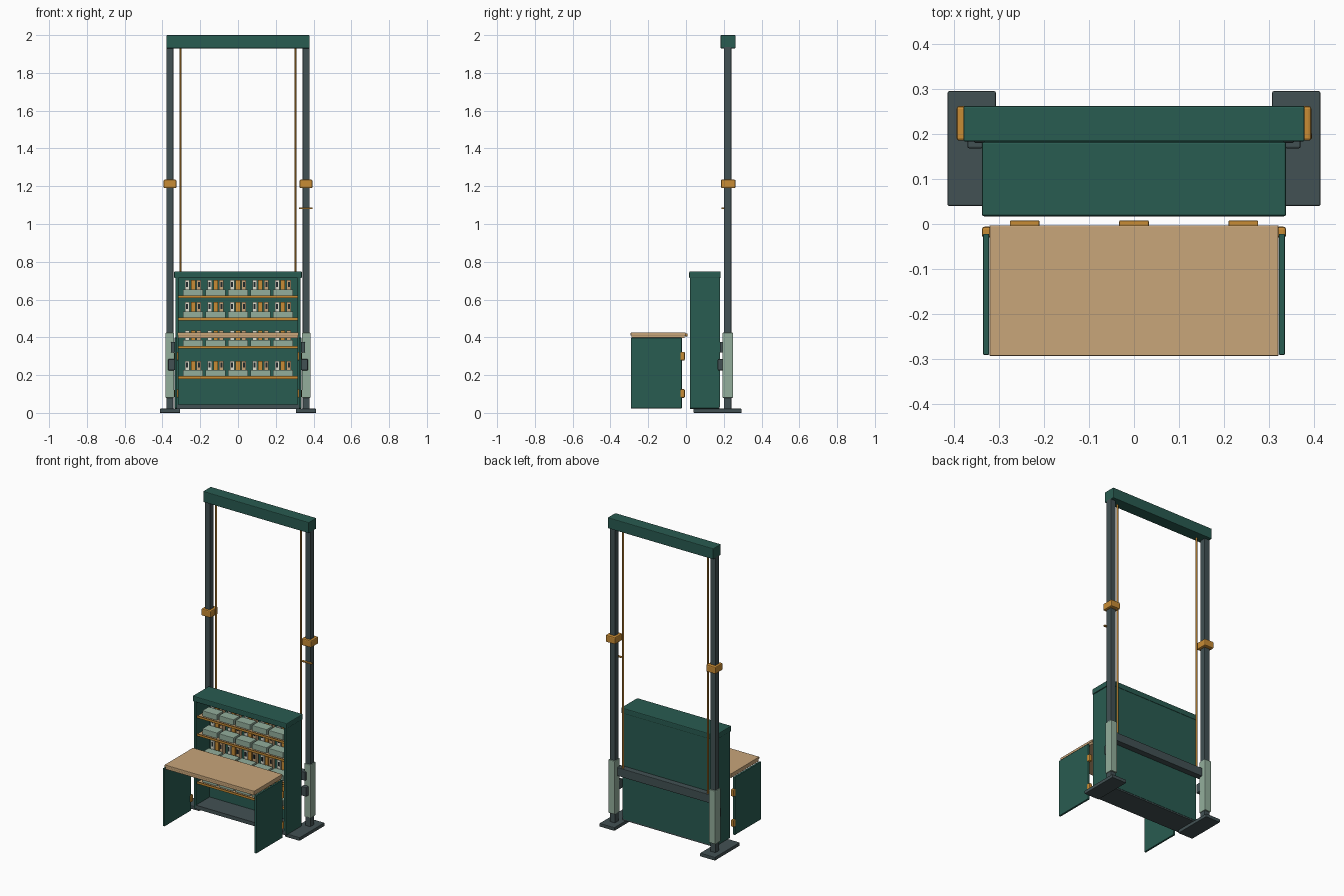
import bpy

cube = bpy.data.objects.get("Cube")
if cube:
    bpy.data.objects.remove(cube, do_unlink=True)


def material(name, rgb):
    # Display colour to linear values
    col = [(c / 255) ** 2.2 for c in rgb] + [1]
    m = bpy.data.materials.new(name)
    m.use_nodes = True
    m.diffuse_color = col
    m.node_tree.nodes["Principled BSDF"].inputs["Base Color"].default_value = col
    return m


GREEN = material("dark green paint", (45, 92, 82))
SLATE = material("slate steel", (68, 82, 84))
SAGE = material("sage plastic", (146, 173, 155))
BRASS = material("brass", (199, 139, 56))
WOOD = material("light wood", (199, 164, 121))
CREAM = material("cream", (222, 222, 204))
DARK = material("charcoal", (38, 46, 48))


def box(name, x, y, z, mat, bevel=0.0):
    """Box spanning the given (low, high) ranges."""
    spans = (x, y, z)
    bpy.ops.mesh.primitive_cube_add(size=1, location=[(a + b) / 2 for a, b in spans])
    ob = bpy.context.object
    ob.name = name
    ob.scale = [abs(b - a) for a, b in spans]
    bpy.ops.object.transform_apply(location=False, rotation=False, scale=True)
    ob.data.materials.append(mat)
    if bevel:
        mod = ob.modifiers.new("soft edge", "BEVEL")
        mod.width = bevel
        mod.segments = 2
    return ob


def pair(name, x, y, z, mat, bevel=0.0):
    """Matching boxes on the left (+x) and right (-x) sides."""
    box("left_" + name, x, y, z, mat, bevel)
    box("right_" + name, (-x[1], -x[0]), y, z, mat, bevel)


# Lifting frame
pair("base_plate", (0.307, 0.414), (0.04, 0.295), (0, 0.022), SLATE, 0.003)
pair("column", (0.342, 0.379), (0.2, 0.24), (0.02, 1.94), SLATE, 0.003)
pair("column_sleeve", (0.338, 0.384), (0.193, 0.249), (0.08, 0.425), SAGE, 0.004)
pair("column_collar", (0.326, 0.394), (0.185, 0.262), (1.19, 1.235), BRASS, 0.006)
pair("slide_clamp", (0.336, 0.37), (0.168, 0.205), (0.225, 0.285), SLATE, 0.004)
box("top_beam", (-0.379, 0.379), (0.183, 0.262), (1.93, 2.0), GREEN, 0.004)
box("rear_crossbar", (-0.355, 0.355), (0.18, 0.22), (0.32, 0.375), SLATE, 0.003)
box("locking_lever", (0.323, 0.395), (0.188, 0.203), (1.08, 1.088), BRASS, 0.002)

# Lifting rods
for side, x in (("left", 0.304), ("right", -0.304)):
    bpy.ops.mesh.primitive_cylinder_add(vertices=12, radius=0.006, depth=1.57,
                                        location=(x, 0.21, 1.155))
    rod = bpy.context.object
    rod.name = side + "_lifting_rod"
    rod.data.materials.append(BRASS)
    bpy.ops.object.shade_smooth_by_angle()

# Cabinet shell
box("cabinet_floor", (-0.33, 0.33), (0.02, 0.178), (0.021, 0.045), SLATE)
box("cabinet_back", (-0.325, 0.325), (0.16, 0.18), (0.03, 0.73), GREEN)
box("cabinet_top", (-0.338, 0.338), (0.017, 0.183), (0.713, 0.749), GREEN, 0.005)
pair("cabinet_side", (0.315, 0.332), (0.02, 0.176), (0.024, 0.715), GREEN, 0.002)

# Shelves with front lips, bins and small stored items
for row, z in enumerate((0.18, 0.34, 0.49, 0.607), 1):
    box(f"shelf_{row}", (-0.315, 0.315), (0.035, 0.16), (z, z + 0.01), WOOD)
    box(f"shelf_lip_{row}", (-0.315, 0.315), (0.03, 0.035), (z, z + 0.014), BRASS)
    for i in range(5):
        x = (i - 2) * 0.119
        tag = f"{row}_{i + 1}"
        box("bin_" + tag, (x - 0.053, x + 0.053), (0.048, 0.115),
            (z + 0.01, z + 0.047), SAGE, 0.003)
        for j, mat in enumerate((CREAM, BRASS, WOOD)):
            c = x + (j - 1) * 0.031
            box(f"item_{tag}_{j + 1}", (c - 0.012, c + 0.012), (0.122, 0.15),
                (z + 0.01, z + 0.096), mat)
            if j != 1:
                box(f"item_label_{tag}_{j + 1}", (c - 0.005, c + 0.005),
                    (0.119, 0.123), (z + 0.06, z + 0.086), DARK)

# Open doors with hinges
pair("door", (0.322, 0.335), (-0.291, -0.022), (0.024, 0.398), GREEN, 0.002)
for level, z in (("lower", 0.08), ("upper", 0.277)):
    pair(level + "_door_hinge", (0.316, 0.338), (-0.03, -0.006), (z, z + 0.046), BRASS, 0.006)

# Fold-down worktop
box("worktop", (-0.321, 0.321), (-0.293, -0.003), (0.41, 0.425), WOOD, 0.002)
box("worktop_underlayer", (-0.318, 0.318), (-0.289, -0.007), (0.396, 0.411), WOOD)
for i in (-1, 0, 1):
    x = i * 0.243
    box(f"worktop_hinge_{i + 2}", (x - 0.033, x + 0.033), (-0.006, 0.008),
        (0.405, 0.42), BRASS, 0.003)
